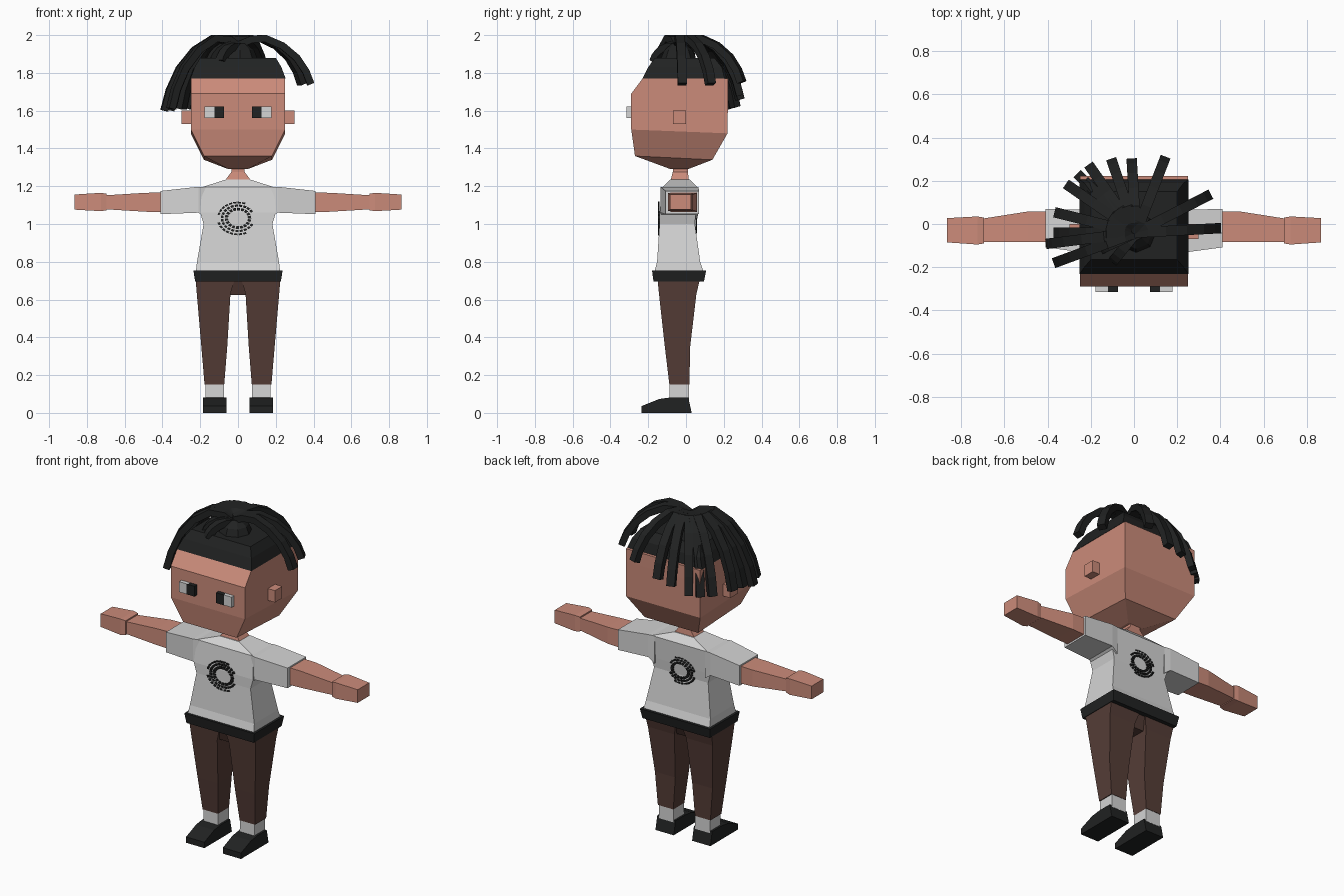
import bpy, bmesh, math
from mathutils import Vector

cube = bpy.data.objects.get("Cube")
if cube:
    bpy.data.objects.remove(cube, do_unlink=True)


def material(name, rgb):
    m = bpy.data.materials.new(name)
    m.use_nodes = True
    m.diffuse_color = (*rgb, 1)
    m.node_tree.nodes["Principled BSDF"].inputs["Base Color"].default_value = (*rgb, 1)
    return m


SKIN = material("skin", (0.6, 0.26, 0.195))
WHITE = material("white cloth", (0.66, 0.66, 0.66))
BLACK = material("black", (0.015, 0.016, 0.016))
BROWN = material("brown trousers", (0.092, 0.047, 0.038))


def finish(name, bm, mat):
    bmesh.ops.recalc_face_normals(bm, faces=bm.faces)
    me = bpy.data.meshes.new(name)
    bm.to_mesh(me)
    bm.free()
    me.materials.append(mat)
    ob = bpy.data.objects.new(name, me)
    bpy.context.collection.objects.link(ob)
    return ob


def add_loft(bm, rings):
    """Skin a list of equal-sized point rings and close both ends."""
    loops = [[bm.verts.new(p) for p in r] for r in rings]
    n = len(loops[0])
    for a, b in zip(loops, loops[1:]):
        for i in range(n):
            j = (i + 1) % n
            bm.faces.new((a[i], a[j], b[j], b[i]))
    bm.faces.new(loops[0])
    bm.faces.new(loops[-1])


def loft(name, rings, mat, side=1):
    bm = bmesh.new()
    add_loft(bm, [[(x * side, y, z) for x, y, z in r] for r in rings])
    return finish(name, bm, mat)


def level(z, x0, x1, y0, y1, back=0):
    """Horizontal rectangle; its rear edge may sit higher or lower."""
    return [(x0, y0, z), (x1, y0, z), (x1, y1, z + back), (x0, y1, z + back)]


def upright(x, y0, y1, z0, z1):
    """Rectangle across the x axis."""
    return [(x, y0, z0), (x, y1, z0), (x, y1, z1), (x, y0, z1)]


def centred(rows):
    return [level(z, -h, h, y0, y1, *b) for z, h, y0, y1, *b in rows]


# Head, neck and hair cap
loft("head", centred([(1.29, .05, -.08, .01), (1.36, .18, -.27, .14, -.02),
                      (1.5, .25, -.29, .22, -.02), (1.69, .25, -.29, .222),
                      (1.77, .25, -.23, .222)]), SKIN)
loft("neck", centred([(1.21, .075, -.09, .02), (1.235, .065, -.08, .015),
                      (1.275, .035, -.07, .01), (1.31, .035, -.07, .01)]), SKIN)
loft("hair_cap", centred([(1.77, .252, -.231, .205), (1.83, .23, -.2, .19),
                          (1.88, .2, -.165, .15)]), BLACK)

# Shirt body and belt
loft("shirt", centred([(.755, .222, -.165, .09), (.8, .217, -.153, .075),
                       (1.0, .182, -.14, .047), (1.06, .2, -.14, .052),
                       (1.195, .19, -.125, .06), (1.235, .065, -.085, .02)]), WHITE)
loft("belt", centred([(.695, .227, -.172, .095), (.755, .236, -.18, .107)]), BLACK)
loft("pelvis", centred([(.625, .06, -.12, .03), (.7, .2, -.148, .068)]), BROWN)

# Parts that come in pairs
for side, label in ((1, "left"), (-1, "right")):
    loft(label + "_sleeve", [upright(.17, -.125, .06, 1.03, 1.197),
                             upright(.21, -.135, .065, 1.06, 1.197),
                             upright(.41, -.108, .07, 1.052, 1.175)], WHITE, side)
    loft(label + "_arm", [upright(.4, -.083, .058, 1.062, 1.167),
                          upright(.49, -.083, .058, 1.065, 1.165),
                          upright(.7, -.083, .025, 1.078, 1.152)], SKIN, side)
    loft(label + "_hand", [upright(.695, -.09, .03, 1.073, 1.16),
                           upright(.725, -.095, .035, 1.068, 1.165),
                           upright(.866, -.085, .027, 1.076, 1.156)], SKIN, side)
    loft(label + "_leg", [level(.15, .073, .177, -.088, .018),
                          level(.35, .057, .194, -.112, .022),
                          level(.63, .04, .218, -.143, .055),
                          level(.7, .02, .224, -.15, .072)], BROWN, side)
    loft(label + "_sock", [level(.07, .073, .172, -.088, .016),
                           level(.155, .073, .172, -.086, .016)], WHITE, side)
    profile = [(-.235, 0), (-.235, .036), (-.14, .074), (-.08, .082), (.012, .082), (.03, 0)]
    loft(label + "_shoe", [[(x, y, z) for y, z in profile] for x in (.062, .185)], BLACK, side)
    loft(label + "_ear", [upright(.24, -.07, 0, 1.53, 1.602),
                          upright(.298, -.07, 0, 1.53, 1.602)], SKIN, side)
    loft(label + "_eye", [upright(.12, -.314, -.28, 1.56, 1.623),
                          upright(.177, -.314, -.28, 1.56, 1.623)], WHITE, side)
    loft(label + "_pupil", [upright(.073, -.315, -.28, 1.56, 1.623),
                            upright(.125, -.315, -.28, 1.56, 1.623)], BLACK, side)


# Abstract print of broken rings on the chest and back
def print_rings(name, y, scale, rings):
    bm = bmesh.new()
    for k, (radius, width, start, end, dashes) in enumerate(rings):
        step = (end - start) / dashes
        for i in range(dashes):
            a, b = start + i * step, start + (i + .72) * step
            quads = []
            for yy in (y - .004, y + .004):
                quads.append([(scale * r * math.cos(t), yy, 1.03 + .8 * scale * r * math.sin(t))
                              for r, t in ((radius, a), (radius, b),
                                           (radius + width, b), (radius + width, a))])
            add_loft(bm, quads)
    finish(name, bm, BLACK)


RINGS = [(.05, .017, 0, math.tau, 18), (.074, .013, .5, 5.9, 20),
         (.095, .01, 1.2, 3.0, 8), (.095, .012, 3.4, 5.2, 8)]
print_rings("chest_print", -.143, 1.05, RINGS)
print_rings("back_print", .054, .95, RINGS)

# Hair knot and drooping locks
CROWN = Vector((.01, -.04, 0))
loft("hair_knot", [[(CROWN.x + r * math.cos(i * math.tau / 8),
                     CROWN.y + r * math.sin(i * math.tau / 8), z) for i in range(8)]
                   for z, r in ((1.86, .1), (1.92, .075), (1.955, .035))], BLACK)

ARC = [(0, .13), (.16, .02), (.36, 0), (.6, .16), (.8, .42), (.93, .72), (1, 1)]


def lock(name, x, y, z, top=1.982):
    reach = Vector((x, y, 0)) - CROWN
    across = Vector((-reach.y, reach.x, 0)).normalized() * .024
    path = [CROWN + reach * f + Vector((0, 0, top - (top - z) * g)) for f, g in ARC]
    rings = []
    for i, p in enumerate(path):
        tangent = path[min(i + 1, len(path) - 1)] - path[max(i - 1, 0)]
        up = tangent.cross(across).normalized() * .019
        rings.append([p + across + up, p - across + up, p - across - up, p + across - up])
    loft(name, rings, BLACK)


TIPS = [(.385, -.02, 1.74), (.34, .13, 1.74), (.14, .295, 1.75), (-.01, .285, 1.68),
        (-.1, .285, 1.66), (-.2, .26, 1.62), (-.25, .22, 1.61), (-.3, .175, 1.61),
        (-.35, .05, 1.61), (-.355, -.04, 1.6), (-.39, -.09, 1.6), (-.355, -.175, 1.61)]
for i, tip in enumerate(TIPS):
    lock(f"hair_lock_{i + 1}", *tip)
lock("short_front_lock", -.09, -.165, 1.86, 1.94)
lock("short_side_lock", -.14, -.11, 1.87, 1.95)
